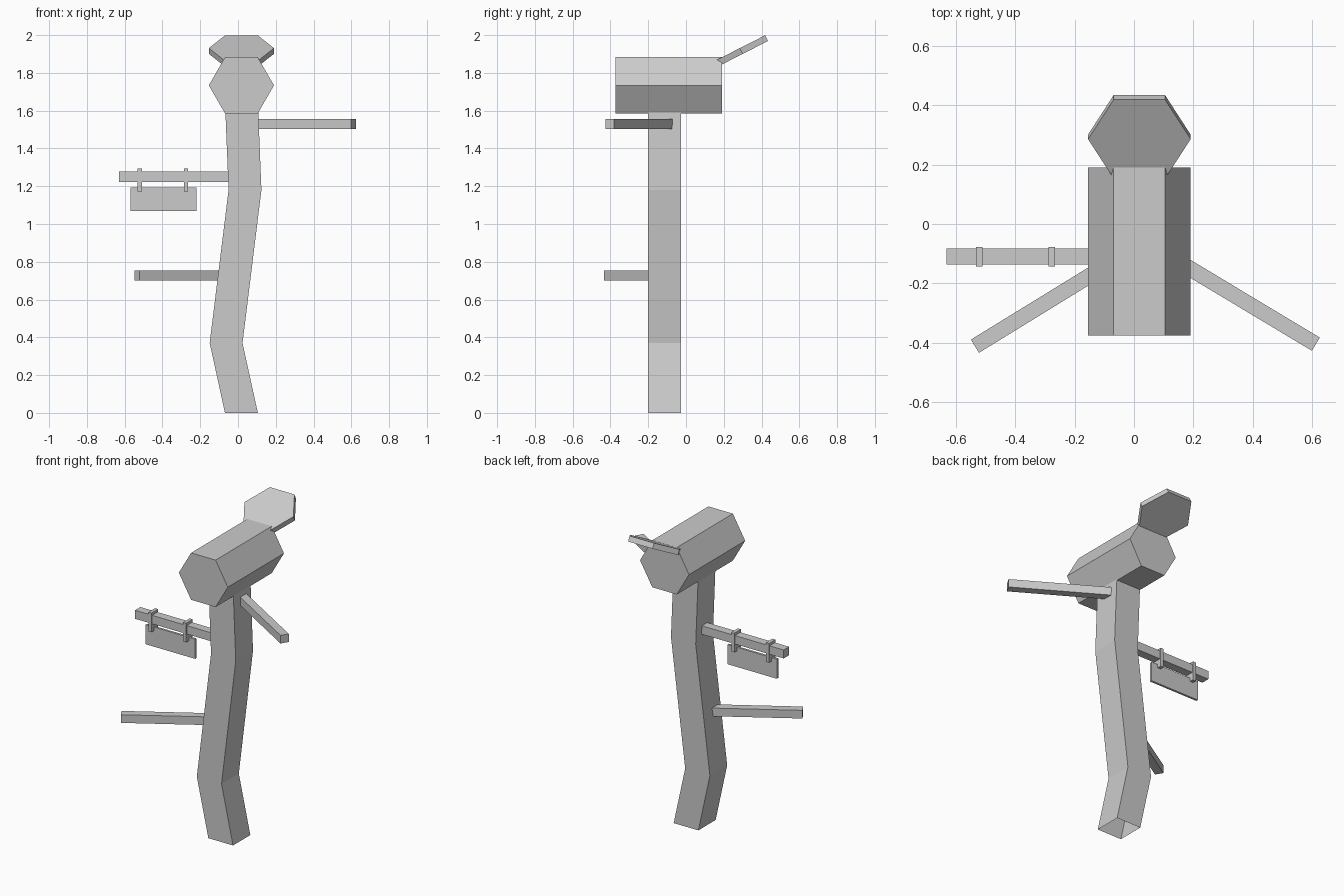
import bpy, bmesh
from math import radians, atan2, hypot
from mathutils import Matrix, Vector

if "Cube" in bpy.data.objects:
    bpy.data.objects.remove(bpy.data.objects["Cube"])


def finish(bm, name):
    bmesh.ops.recalc_face_normals(bm, faces=bm.faces)
    mesh = bpy.data.meshes.new(name)
    bm.to_mesh(mesh)
    bm.free()
    ob = bpy.data.objects.new(name, mesh)
    bpy.context.collection.objects.link(ob)
    return ob


def box(name, center, size, turn=0.0):
    bm = bmesh.new()
    mat = (Matrix.Translation(center) @ Matrix.Rotation(turn, 4, 'Z')
           @ Matrix.Diagonal((*size, 1)))
    bmesh.ops.create_cube(bm, size=1, matrix=mat)
    return finish(bm, name)


def beam(name, start, end, z, width=0.052):
    """Square bar lying flat between two (x, y) points."""
    dx, dy = end[0] - start[0], end[1] - start[1]
    center = ((start[0] + end[0]) / 2, (start[1] + end[1]) / 2, z)
    return box(name, center, (hypot(dx, dy), width, width), atan2(dy, dx))


def hex_prism(name, center, depth, tilt):
    """Hexagon with corners on +-x, its axis tipped about x."""
    bm = bmesh.new()
    bmesh.ops.create_cone(bm, cap_ends=True, segments=6, radius1=0.1725,
                          radius2=0.1725, depth=depth)
    # put a corner on the x axis whatever the start angle
    v = bm.verts[:][0].co
    bmesh.ops.rotate(bm, verts=bm.verts, matrix=Matrix.Rotation(-atan2(v.y, v.x), 3, 'Z'))
    bm.transform(Matrix.Translation(center) @ Matrix.Rotation(tilt, 4, 'X'))
    return finish(bm, name)


# Crooked post: square section swept through leaning rings, open underneath
bm = bmesh.new()
h, py = 0.087, -0.113
rings = []
for x, z in [(0.018, 0), (-0.063, 0.37), (0.037, 1.18), (0.02, 1.60)]:
    rings.append([bm.verts.new((x + sx * h, py + sy * h, z))
                  for sx, sy in [(-1, -1), (1, -1), (1, 1), (-1, 1)]])
for a, b in zip(rings, rings[1:]):
    for i in range(4):
        j = (i + 1) % 4
        bm.faces.new((a[i], a[j], b[j], b[i]))
bm.faces.new(rings[-1])
finish(bm, "post")

# Hexagonal mailbox and its raised lid
hex_prism("mailbox", (0.018, -0.092, 1.734), 0.565, radians(90))
hex_prism("mailbox_lid", (0.018, 0.293, 1.916), 0.034, radians(27))

# Arms sticking out of the post
beam("upper_arm", (0.06, -0.073), (0.6115, -0.404), 1.53)
beam("lower_arm", (-0.05, -0.113), (-0.535, -0.411), 0.728)
beam("sign_arm", (0.0, -0.11), (-0.63, -0.11), 1.25, 0.054)

# Hanging sign board with two hangers
box("sign_board", (-0.394, -0.11, 1.132), (0.348, 0.014, 0.125))
for x in (-0.52, -0.276):
    box("sign_hanger", (x, -0.11, 1.233), (0.022, 0.066, 0.122))
